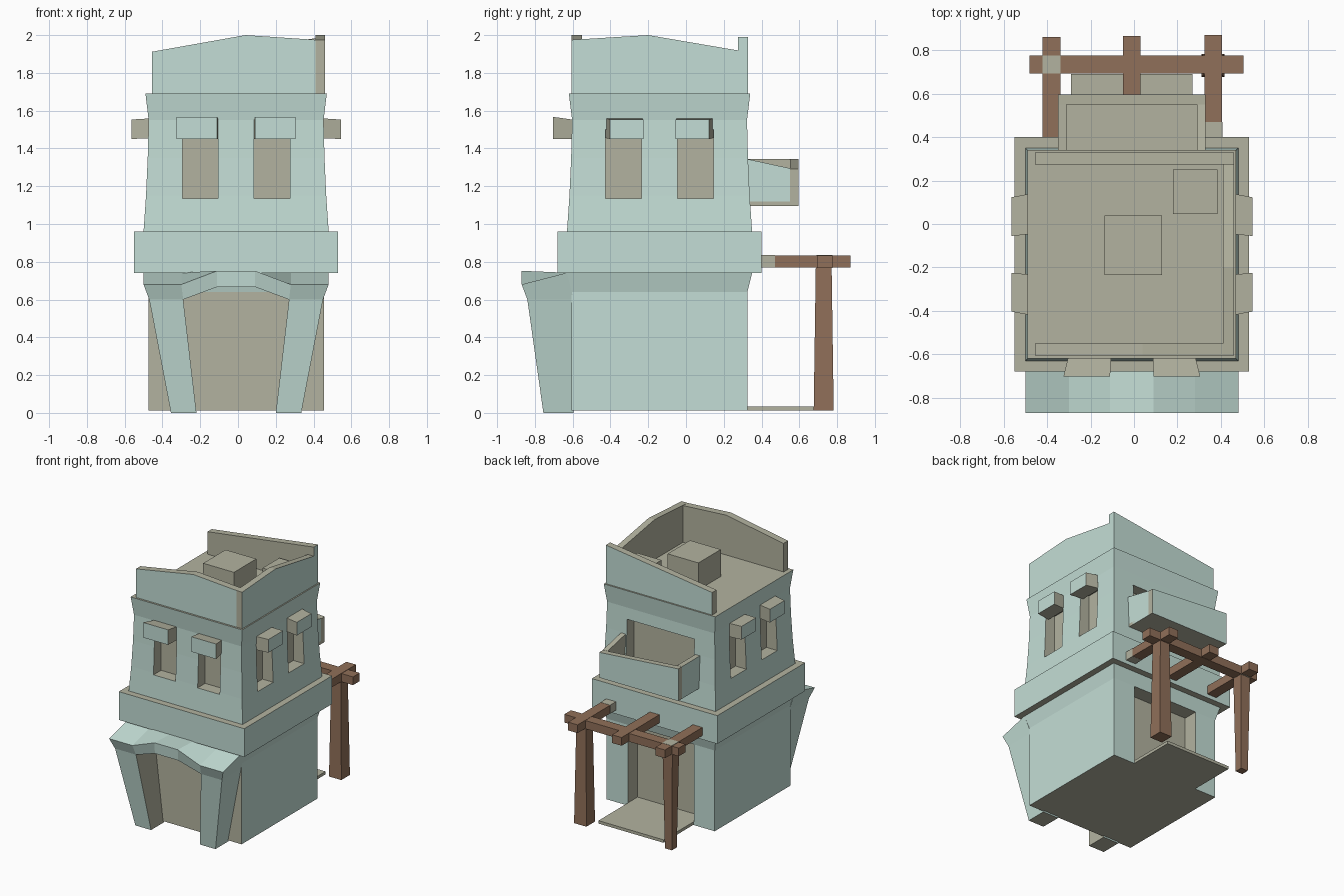
import bpy, bmesh
from mathutils import Vector

if "Cube" in bpy.data.objects:
    bpy.data.objects.remove(bpy.data.objects["Cube"])

CX, CY = -0.01, -0.14          # centre of the square tower
TEAL, OLIVE, BROWN = 0, 1, 2
mats = []
for n, c in (("teal_plaster", (0.55, 0.73, 0.67, 1)), ("olive_stone", (0.45, 0.45, 0.35, 1)),
             ("brown_wood", (0.28, 0.16, 0.10, 1))):
    m = bpy.data.materials.new(n)
    m.diffuse_color = c
    m.use_nodes = True
    m.node_tree.nodes["Principled BSDF"].inputs["Base Color"].default_value = m.diffuse_color
    mats.append(m)


def build(name, solids, paint):
    """Each solid is a list of rings, lofted and capped; paint(normal, centre) gives the slot."""
    bm = bmesh.new()
    for rings in solids:
        rv = [[bm.verts.new(p) for p in r] for r in rings]
        for a, b in zip(rv, rv[1:]):
            k = len(a)
            for i in range(k):
                bm.faces.new((a[i], a[(i + 1) % k], b[(i + 1) % k], b[i]))
        bm.faces.new(rv[0][::-1])
        bm.faces.new(rv[-1])
    bmesh.ops.remove_doubles(bm, verts=bm.verts, dist=1e-6) if len(solids) == 1 else None
    bmesh.ops.recalc_face_normals(bm, faces=bm.faces)
    bm.normal_update()
    for f in bm.faces:
        f.material_index = paint(f.normal, f.calc_center_median())
    me = bpy.data.meshes.new(name)
    bm.to_mesh(me)
    bm.free()
    for m in mats:
        me.materials.append(m)
    ob = bpy.data.objects.new(name, me)
    bpy.context.collection.objects.link(ob)
    return ob


def rect(x0, x1, y0, y1, z):
    return [(x0, y0, z), (x1, y0, z), (x1, y1, z), (x0, y1, z)]


def box(x0, x1, y0, y1, z0, z1):
    return [rect(x0, x1, y0, y1, z0), rect(x0, x1, y0, y1, z1)]


def square(h, z):
    return rect(CX - h, CX + h, CY - h, CY + h, z)


def plate_x(profile, y0, y1):      # (x, z) outline extruded along y
    return [[(x, y, z) for x, z in profile] for y in (y0, y1)]


def plate_y(profile, x0, x1):      # (y, z) outline extruded along x
    return [[(x, y, z) for y, z in profile] for x in (x0, x1)]


def solid(slot):
    return lambda n, c: slot


def facing(*d):                    # teal only on the side facing d
    v = Vector(d)
    return lambda n, c: TEAL if n.dot(v) > 0.7 else OLIVE


def walls(n, c):
    return OLIVE if abs(n.z) > 0.7 else TEAL


def cut(ob, cutter):
    cutter.hide_render = True
    cutter.hide_viewport = False
    cutter.display_type = 'WIRE'
    md = ob.modifiers.new("openings", 'BOOLEAN')
    md.operation, md.solver, md.object = 'DIFFERENCE', 'EXACT', cutter
    # bake the cut, then drop the cutter
    dg = bpy.context.evaluated_depsgraph_get()
    me = bpy.data.meshes.new_from_object(ob.evaluated_get(dg))
    ob.modifiers.clear()
    ob.data = me
    bpy.data.objects.remove(cutter)


# Ground floor with rear doorway
ground = build("ground_floor", [[square(0.465, 0.012), square(0.465, 0.64), square(0.49, 0.74)]],
               lambda n, c: OLIVE if abs(n.z) > 0.7 or (n.y < -0.9 and c.z < 0.6) else TEAL)
cut(ground, build("rear_door_cutter", [box(-0.295, 0.27, 0.21, 0.5, 0.035, 0.64)], solid(OLIVE)))
build("rear_step", [box(-0.29, 0.27, 0.2, 0.69, 0.012, 0.035)], solid(OLIVE))

# Floor band and upper storey
build("floor_band", [[square(0.54, 0.74), square(0.54, 0.96)]], walls)
upper = build("upper_storey", [[square(h, z) for h, z in (
    (0.49, 0.96), (0.477, 1.15), (0.468, 1.35), (0.463, 1.55), (0.48, 1.69))]], walls)
cutters = [box(-0.3, 0.28, 0.24, 0.5, 1.12, 1.46)]
for s in (-1, 1):
    a, b = sorted((s * 0.095, s * 0.285))
    cutters.append(box(CX + a, CX + b, -0.8, CY - 0.385, 1.135, 1.5))
    for x0, x1 in ((CX + 0.385, 0.6), (-0.62, CX - 0.385)):
        cutters.append(box(x0, x1, CY + a, CY + b, 1.135, 1.5))
cut(upper, build("window_cutters", cutters, solid(OLIVE)))

# Window hoods: skewed blocks, only the outward face plastered
for s in (-1, 1):
    def ring(z0, z1, d, a, b):
        return d, [(s * a, z0), (s * b, z0), (s * b, z1), (s * a, z1)]
    inner, outer = ring(1.45, 1.55, 0.44, 0.095, 0.285), ring(1.45, 1.567, 0.563, 0.1, 0.315)
    build("front_hood", [[[(CX + t, CY - d, z) for t, z in r] for d, r in (inner, outer)]],
          facing(0, -1, 0))
    inner, outer = ring(1.455, 1.56, 0.44, 0.095, 0.285), ring(1.45, 1.553, 0.555, 0.085, 0.263)
    for side in (-1, 1):
        build("side_hood", [[[(CX + side * d, CY + t, z) for t, z in r] for d, r in (inner, outer)]],
              facing(side, 0, 0))

# Front portico: a leaning arch on two legs
out = [(-.345, 0), (-.46, .6), (-.49, .68), (-.29, .68), (-.1, .752)]
inn = [(-.21, 0), (-.28, .6), (-.28, .6), (-.28, .6), (-.1, .667)]


def both(pts):
    return [(CX + x, z) for x, z in pts] + [(CX - x, z) for x, z in reversed(pts)]


def lean(z):
    return -0.755 - 0.085 * z / 0.6 if z <= 0.6 else -0.84 - 0.03 * min(1, (z - 0.6) / 0.08)


sections = []
for (xo, zo), (xi, zi) in zip(both(out), both(inn)):
    top = zo > 0.65
    sections.append([(xo, lean(zo), zo), (xi, lean(zi), zi), (xi, -0.595, zi),
                     (xo, -0.63 if top else -0.595, 0.742 if top else zo)])
bm = bmesh.new()
rows = [[bm.verts.new(p) for p in s] for s in sections]
for a, b in zip(rows, rows[1:]):
    for i in range(4):
        j = (i + 1) % 4
        f = bm.faces.new((a[i], a[j], b[j], b[i]))
        f.material_index = OLIVE if i == 1 else TEAL      # inside of the arch
for r in (rows[0], rows[-1]):
    bm.faces.new(r).material_index = OLIVE
bmesh.ops.remove_doubles(bm, verts=bm.verts, dist=1e-5)
bmesh.ops.recalc_face_normals(bm, faces=bm.faces)
me = bpy.data.meshes.new("front_portico")
bm.to_mesh(me)
bm.free()
for m in mats:
    me.materials.append(m)
bpy.context.collection.objects.link(bpy.data.objects.new("front_portico", me))

# Roof parapet on three sides, left side open
build("front_parapet", [plate_x([(-.455, 1.69), (.41, 1.69), (.41, 1.975), (.04, 2.0), (-.455, 1.912)],
                                -.605, -.55)], facing(0, -1, 0))
build("right_parapet", [plate_y([(-.605, 1.69), (.28, 1.69), (.28, 1.918), (-.2, 2.0), (-.605, 1.975)],
                                .41, .46)], facing(1, 0, 0))
build("back_parapet", [plate_x([(-.455, 1.69), (.46, 1.69), (.46, 1.99), (-.455, 1.865)],
                               .275, .328)], lambda n, c: TEAL if n.y > .7 or n.x > .7 else OLIVE)
build("roof_hatch", [box(-.135, .13, -.235, .04, 1.69, 1.9)], solid(OLIVE))
build("roof_crate", [box(.18, .385, .045, .25, 1.69, 1.84)], solid(OLIVE))

# Rear balcony
build("balcony_floor", [box(-.35, .33, .3, .59, 1.095, 1.12)], solid(OLIVE))
build("balcony_front", [plate_x([(-.35, 1.095), (.33, 1.095), (.33, 1.292), (-.35, 1.345)], .55, .595)],
      facing(0, 1, 0))
build("balcony_right", [plate_y([(.31, 1.095), (.55, 1.095), (.55, 1.295), (.31, 1.347)], .29, .33)],
      facing(1, 0, 0))
build("balcony_left", [box(-.35, -.31, .31, .55, 1.095, 1.345)], facing(-1, 0, 0))

# Rear pergola
build("pergola_beam", [box(-.48, .505, .693, .775, .768, .832)], solid(BROWN))
for x, y1 in ((-.38, .86), (-.01, .865), (.365, .87)):
    build("pergola_joist", [box(x - .041, x + .041, .38, y1, .77, .834)], solid(BROWN))
build("joist_end_block", [box(.323, .407, .38, .47, .769, .8355)], solid(OLIVE))
build("beam_joint_block", [box(-.422, -.338, .692, .776, .767, .8355)], solid(OLIVE))
for x, hb, ht in ((-.38, .03, .042), (.363, .053, .042)):
    build("pergola_post", [[rect(x - h, x + h, .729 - h, .729 + h, z) for h, z in ((hb, .012), (ht, .77))]],
          solid(BROWN))
